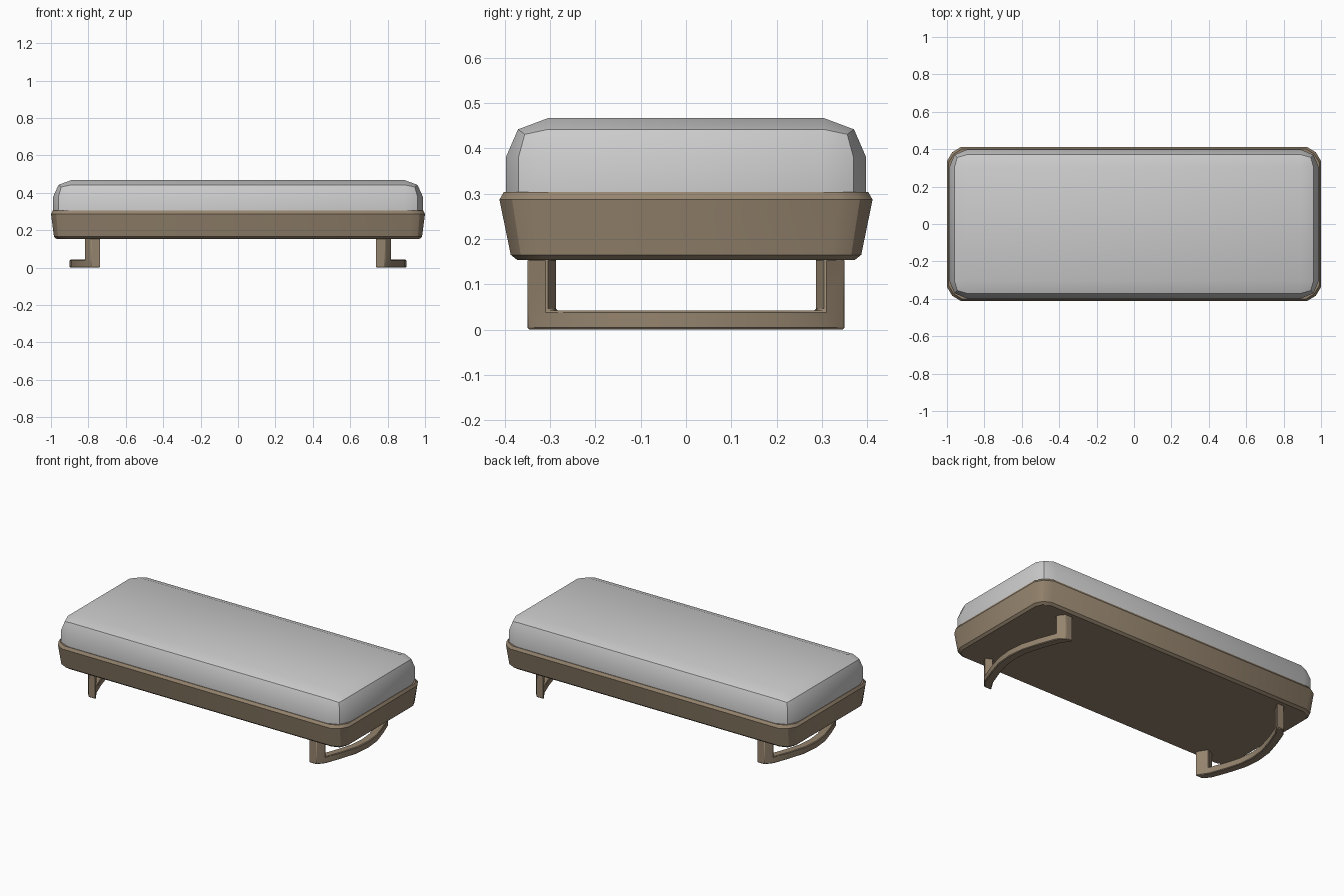
import bpy, bmesh, math

if "Cube" in bpy.data.objects:
    bpy.data.objects.remove(bpy.data.objects["Cube"])

wood = bpy.data.materials.new("brown_wood")
wood.diffuse_color = (0.30, 0.23, 0.155, 1)
wood.use_nodes = True
wood.node_tree.nodes["Principled BSDF"].inputs["Base Color"].default_value = wood.diffuse_color


def make_object(name, bm, material=None, smooth=True):
    bmesh.ops.recalc_face_normals(bm, faces=bm.faces[:])
    mesh = bpy.data.meshes.new(name)
    bm.to_mesh(mesh)
    bm.free()
    obj = bpy.data.objects.new(name, mesh)
    bpy.context.collection.objects.link(obj)
    if material:
        mesh.materials.append(material)
    if smooth:
        bpy.ops.object.select_all(action='DESELECT')
        obj.select_set(True)
        bpy.context.view_layer.objects.active = obj
        bpy.ops.object.shade_smooth_by_angle(angle=math.radians(30))
    return obj


def soft_ring(hx, hy, z, run, nick, drop=0.0):
    """12-point rectangle: long straight sides, each corner turned over 3 points."""
    corner = [(hx, hy - run, z), (hx - nick, hy - nick, z - drop), (hx - run, hy, z)]
    ring = []
    for sx, sy in ((1, 1), (-1, 1), (-1, -1), (1, -1)):
        pts = corner if sx * sy > 0 else corner[::-1]
        ring += [(x * sx, y * sy, zz) for x, y, zz in pts]
    return ring


def loft(bm, rings):
    loops = [[bm.verts.new(p) for p in ring] for ring in rings]
    n = len(loops[0])
    for a, b in zip(loops, loops[1:]):
        for i in range(n):
            j = (i + 1) % n
            bm.faces.new((a[i], a[j], b[j], b[i]))
    return loops


# Tapered tray frame
bm = bmesh.new()
loops = loft(bm, [
    soft_ring(0.970, 0.372, 0.153, 0.065, 0.018),
    soft_ring(0.984, 0.387, 0.165, 0.068, 0.022),
    soft_ring(1.000, 0.412, 0.287, 0.075, 0.028),
    soft_ring(0.991, 0.402, 0.304, 0.073, 0.028),
])
bm.faces.new(loops[0])
bm.faces.new(loops[-1])
make_object("frame", bm, wood)

# Plump cushion: bulging sides, crowned rim, flat top
bm = bmesh.new()
loops = loft(bm, [
    soft_ring(0.988, 0.398, 0.298, 0.095, 0.028),
    soft_ring(0.988, 0.398, 0.380, 0.095, 0.028),
    soft_ring(0.960, 0.371, 0.442, 0.067, 0.015, 0.011),
])
bm.faces.new(loops[0])
rim = loops[-1]
top = [bm.verts.new((0.893 * sx, 0.304 * sy, 0.467))
       for sx, sy in ((1, 1), (-1, 1), (-1, -1), (1, -1))]
bm.faces.new(top)
for k in range(4):
    a, b, c = rim[3 * k:3 * k + 3]
    bm.faces.new((a, b, c, top[k]))
    # joins this corner to the next one along the straight side
    bm.faces.new((c, rim[(3 * k + 3) % 12], top[(k + 1) % 4], top[k]))
make_object("cushion", bm)

# Bowed sled legs: outer and inner plan curves, one half given and mirrored in y
outer = [(0.785, 0.350), (0.820, 0.307), (0.858, 0.205), (0.890, 0.100), (0.900, 0.0)]
inner = [(0.735, 0.350), (0.776, 0.285), (0.812, 0.190), (0.841, 0.092), (0.850, 0.0)]


def full(curve):
    return curve + [(x, -y) for x, y in curve[-2::-1]]


def add_leg(name, side):
    bm = bmesh.new()
    sections = [[(side * o[0], o[1], 0.0), (side * o[0], o[1], 0.042),
                 (side * i[0], i[1], 0.042), (side * i[0], i[1], 0.0)]
                for o, i in zip(full(outer), full(inner))]
    loops = loft(bm, sections)
    ends = [bm.faces.new(loops[0]), bm.faces.new(loops[-1])]
    # posts rise from the top of the first and last segments
    posts = [f for f in bm.faces if f not in ends
             and all(abs(v.co.z - 0.042) < 1e-4 and abs(v.co.y) > 0.28 for v in f.verts)]
    for face in posts:
        new = bmesh.ops.extrude_face_region(bm, geom=[face])["geom"]
        for v in (g for g in new if isinstance(g, bmesh.types.BMVert)):
            v.co.z = 0.156
        bm.faces.remove(face) if face.is_valid else None
    obj = make_object(name, bm, wood)
    mod = obj.modifiers.new("soft_edges", 'BEVEL')
    mod.width = 0.004
    mod.segments = 1
    mod.angle_limit = math.radians(35)


add_leg("right_leg", 1)
add_leg("left_leg", -1)
